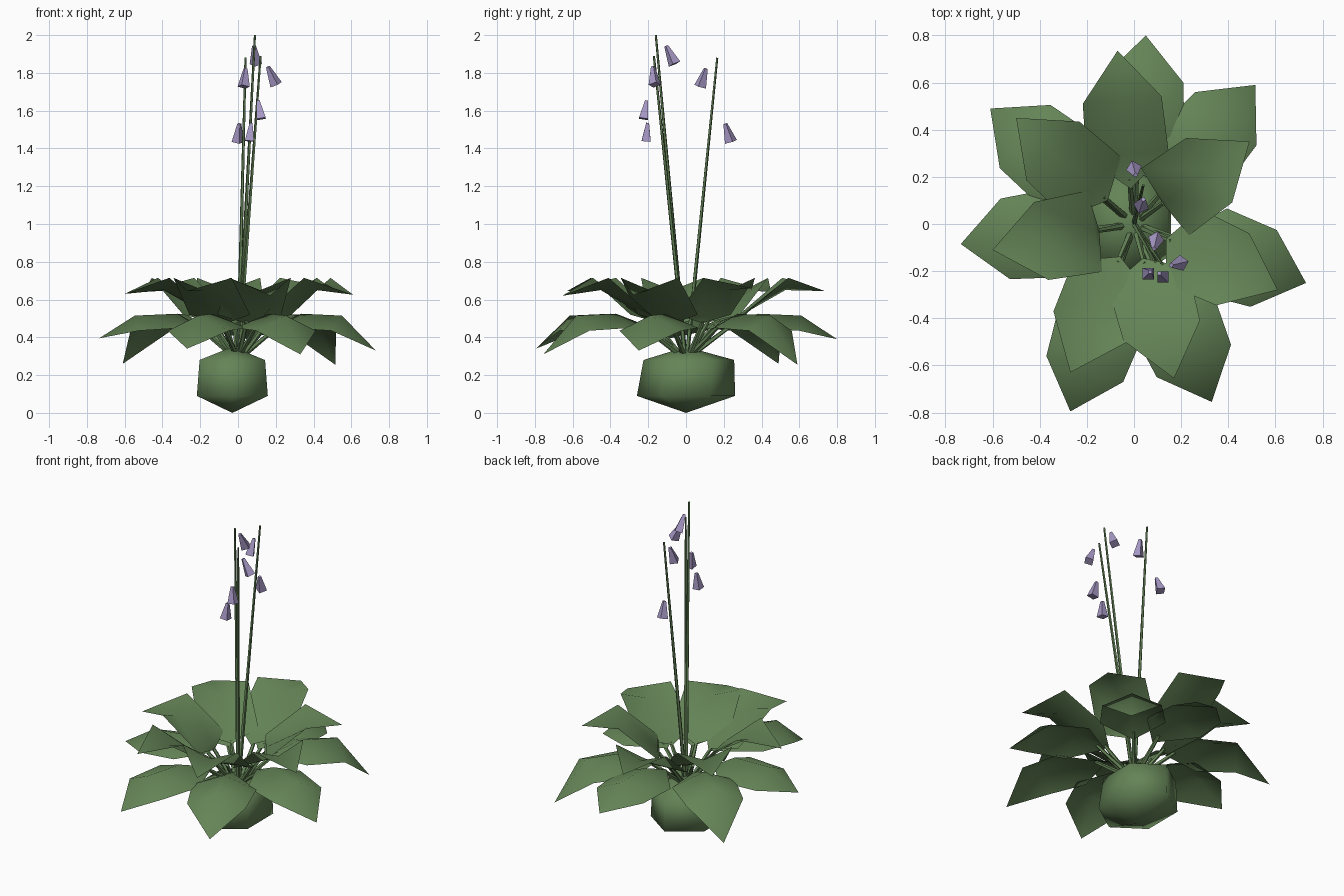
import bpy, bmesh, math
from mathutils import Vector

if "Cube" in bpy.data.objects:
    bpy.data.objects.remove(bpy.data.objects["Cube"])


def material(name, rgb):
    m = bpy.data.materials.new(name)
    m.diffuse_color = (*rgb, 1)
    m.use_nodes = True
    m.node_tree.nodes["Principled BSDF"].inputs["Base Color"].default_value = m.diffuse_color
    return m


GREEN = material("leaf green", (0.128, 0.23, 0.094))
LILAC = material("pale lilac", (0.39, 0.32, 0.57))


def make(name, verts, faces, mat, smooth=False, solid=True):
    mesh = bpy.data.meshes.new(name)
    mesh.from_pydata([tuple(v) for v in verts], [], faces)
    if solid:
        bm = bmesh.new()
        bm.from_mesh(mesh)
        bmesh.ops.recalc_face_normals(bm, faces=bm.faces)
        bm.to_mesh(mesh)
        bm.free()
    mesh.materials.append(mat)
    for p in mesh.polygons:
        p.use_smooth = smooth
    ob = bpy.data.objects.new(name, mesh)
    bpy.context.collection.objects.link(ob)
    return ob


def taper(name, a, b, ra, rb, sides, mat):
    """Closed tapered rod from a to b."""
    a, b = Vector(a), Vector(b)
    q = (b - a).to_track_quat('Z', 'Y')
    verts = []
    for p, r in ((a, ra), (b, rb)):
        for i in range(sides):
            t = math.tau * i / sides
            verts.append(p + q @ Vector((r * math.cos(t), r * math.sin(t), 0)))
    faces = [(i, (i + 1) % sides, sides + (i + 1) % sides, sides + i) for i in range(sides)]
    faces += [tuple(range(sides))[::-1], tuple(range(sides, 2 * sides))]
    return make(name, verts, faces, mat)


# Root ball: two six-sided rings between two poles, smooth
cx = -0.03
verts = [(cx, 0, 0)]
for z, rx, ry, oy in ((0.09, 0.217, 0.26, 0), (0.28, 0.20, 0.24, 0.015)):
    for i in range(6):
        t = math.radians(30 + 60 * i)
        verts.append((cx + rx * math.cos(t), oy + ry * math.sin(t), z))
verts.append((cx, 0, 0.35))
faces = []
for i in range(6):
    j = (i + 1) % 6
    faces += [(0, 1 + j, 1 + i), (1 + i, 1 + j, 7 + j, 7 + i), (7 + i, 7 + j, 13)]
make("root_ball", verts, faces, GREEN, True)


def leaf(name, tip, base, lobe, shoulder):
    """Folded leaf; base=(r,z), lobe and shoulder=(r, half width, rib z, edge z)."""
    tip = Vector(tip)
    d = Vector((tip.x, tip.y, 0)).normalized()
    side = Vector((-d.y, d.x, 0))
    up = Vector((0, 0, 1))
    verts = [d * base[0] + up * base[1]]
    for r, w, zr, ze in (lobe, shoulder):
        verts += [d * r + side * s * w + up * (zr if s == 0 else ze) for s in (1, 0, -1)]
    verts.append(tip)
    faces = [(0, 2, 1), (0, 3, 2), (1, 2, 5, 4), (2, 3, 6, 5), (4, 5, 7), (5, 6, 7)]
    make(name, verts, faces, GREEN, True, False)
    # leaf stalk from the crown to the leaf base
    taper(name + "_stalk", d * 0.035 + up * 0.31, verts[0] * 0.7 + verts[2] * 0.3 - up * 0.006,
          0.015, 0.010, 5, GREEN)


# Drooping lower leaves, arched along the rib
lower = [(0.05, 0.80, 0.39), (-0.61, 0.49, 0.26), (-0.735, -0.085, 0.395), (-0.27, -0.795, 0.34),
         (0.33, -0.755, 0.31), (0.73, -0.25, 0.33), (0.515, 0.59, 0.255)]
for i, t in enumerate(lower):
    r = math.hypot(t[0], t[1])
    leaf(f"lower_leaf_{i+1}", t, (0.18, 0.445),
         (r - 0.42, 0.19, 0.525, 0.45), (r - 0.19, 0.172, 0.515, 0.435))

# Rising upper leaves
upper = [(-0.07, 0.735, 0.645), (-0.50, 0.45, 0.64), (-0.60, -0.11, 0.63), (-0.27, -0.63, 0.645),
         (0.17, -0.655, 0.62), (0.61, -0.28, 0.625), (0.49, 0.35, 0.66)]
for i, t in enumerate(upper):
    r = math.hypot(t[0], t[1])
    leaf(f"upper_leaf_{i+1}", t, (0.15, 0.475),
         (r - 0.44, 0.175, 0.52, 0.52), (r - 0.21, 0.168, 0.65, 0.715))

# Flower stalks
for i, (x, y, z) in enumerate([(0.09, -0.16, 2.0), (0.04, 0.165, 1.88), (0.12, -0.17, 1.89)]):
    k = 0.03
    taper(f"flower_stalk_{i+1}", (x * k, y * k, 0.30), (x, y, z), 0.012, 0.006, 5, GREEN)

# Hanging bells: centre plus lean of the open end
bells = [((0.035, 0.09, 1.775), (-0.005, -0.015)), ((0.18, -0.17, 1.785), (0.022, 0.005)),
         ((0.09, -0.083, 1.895), (0.005, 0.022)), ((0.115, -0.217, 1.605), (0.008, -0.008)),
         ((0.065, -0.207, 1.487), (-0.004, -0.004)), ((0.003, 0.223, 1.483), (-0.004, 0.015))]
for i, (c, lean) in enumerate(bells):
    h = Vector((lean[0], lean[1], -0.048))
    c = Vector(c)
    taper(f"bell_flower_{i+1}", c - h, c + h, 0.011, 0.034, 4, LILAC)
